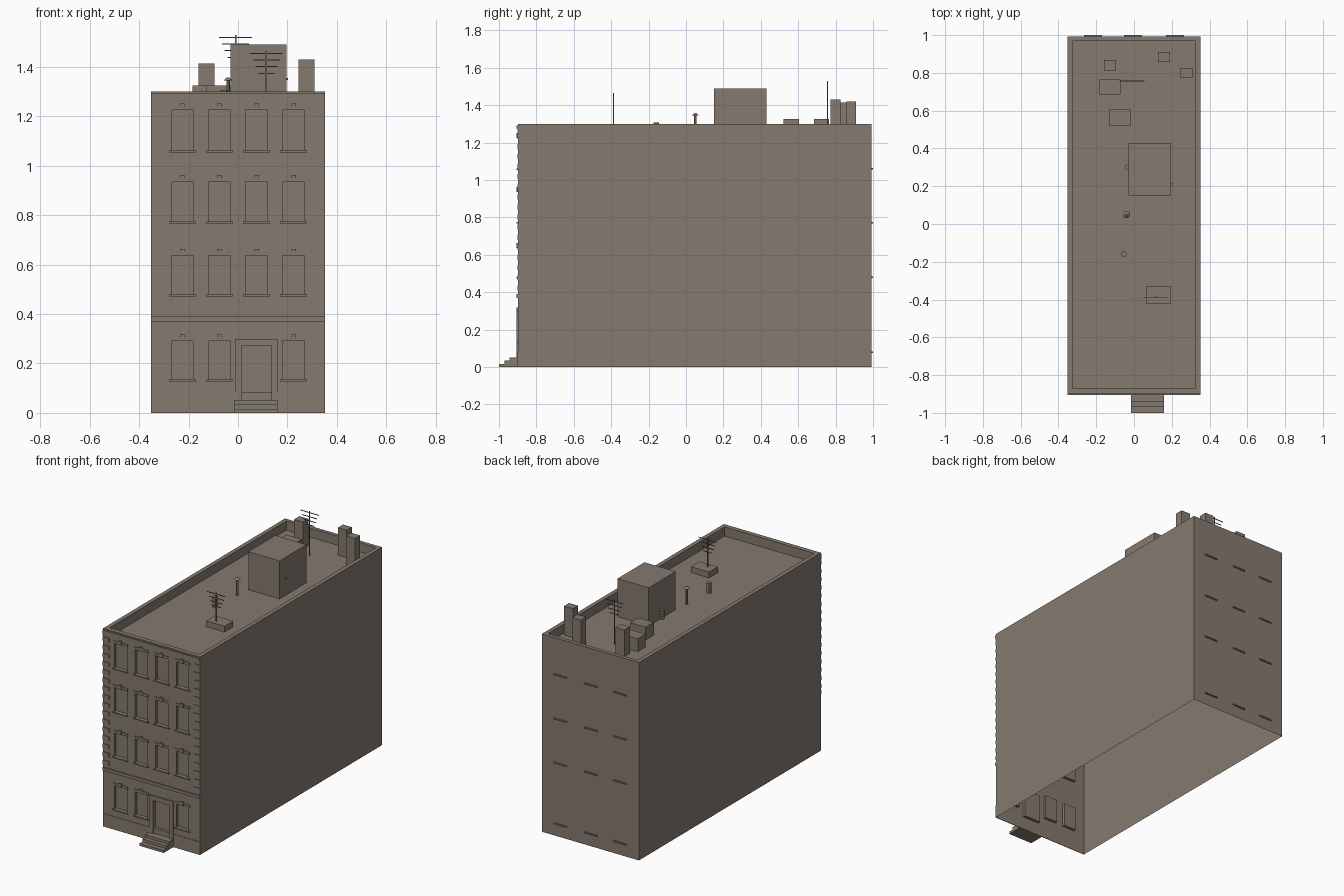
import bpy, bmesh, math

if "Cube" in bpy.data.objects:
    bpy.data.objects.remove(bpy.data.objects["Cube"])

stone = bpy.data.materials.new("warm_grey_stone")
stone.diffuse_color = (0.235, 0.195, 0.16, 1)
stone.use_nodes = True
stone.node_tree.nodes["Principled BSDF"].inputs["Base Color"].default_value = stone.diffuse_color

W, YF, YB, H, ROOF = 0.353, -0.897, 0.993, 1.30, 1.24


def finish(name, bm):
    me = bpy.data.meshes.new(name)
    bm.to_mesh(me)
    bm.free()
    me.materials.append(stone)
    ob = bpy.data.objects.new(name, me)
    bpy.context.collection.objects.link(ob)
    return ob


def add_box(bm, x0, x1, y0, y1, z0, z1):
    r = bmesh.ops.create_cube(bm, size=1)
    for v in r["verts"]:
        v.co = ((x0 + x1) / 2 + v.co.x * (x1 - x0),
                (y0 + y1) / 2 + v.co.y * (y1 - y0),
                (z0 + z1) / 2 + v.co.z * (z1 - z0))


def boxes(name, items):
    bm = bmesh.new()
    for b in items:
        add_box(bm, *b)
    return finish(name, bm)


def pipe(name, x, y, parts):
    """Stacked round sections: (bottom z, top z, bottom radius, top radius)."""
    bm = bmesh.new()
    for z0, z1, r0, r1 in parts:
        r = bmesh.ops.create_cone(bm, cap_ends=True, segments=12,
                                  radius1=r0, radius2=r1, depth=z1 - z0)
        bmesh.ops.translate(bm, verts=r["verts"], vec=(x, y, (z0 + z1) / 2))
    ob = finish(name, bm)
    bpy.context.view_layer.objects.active = ob
    ob.select_set(True)
    bpy.ops.object.shade_smooth_by_angle()
    ob.select_set(False)


# Side and back walls, parapet and sunken roof (open underneath)
bm = bmesh.new()


def ring(x0, x1, y0, y1, z):
    return [bm.verts.new(c) for c in ((x0, y0, z), (x1, y0, z), (x1, y1, z), (x0, y1, z))]


loops = [ring(-W, W, YF, YB, 0), ring(-W, W, YF, YB, H),
         ring(-W + 0.027, W - 0.027, YF + 0.03, YB - 0.025, H),
         ring(-W + 0.027, W - 0.027, YF + 0.03, YB - 0.025, ROOF)]
for k in range(3):
    a, b = loops[k], loops[k + 1]
    for i in range(4):
        if k == 0 and i == 0:
            continue  # front is the facade
        j = (i + 1) % 4
        bm.faces.new((a[i], a[j], b[j], b[i]))
bm.faces.new(loops[3])
finish("walls_and_roof", bm)

# Facade with recessed windows and door
columns = (-0.225, -0.075, 0.075, 0.225)
rows = ((0.135, 0.29), (0.48, 0.637), (0.775, 0.935), (1.062, 1.225))
windows = [(c - 0.045, c + 0.045, z0, z1) for z0, z1 in rows for c in columns
           if not (z0 < 0.2 and c == 0.075)]
holes = windows + [(0.015, 0.135, 0.085, 0.27)]
xs = sorted({-W, W} | {round(h[i], 4) for h in holes for i in (0, 1)})
zs = sorted({0, H} | {h[i] for h in holes for i in (2, 3)})
bm = bmesh.new()


def quad(*pts):
    bm.faces.new([bm.verts.new(p) for p in pts])


for x0, x1 in zip(xs, xs[1:]):
    for z0, z1 in zip(zs, zs[1:]):
        cx, cz = (x0 + x1) / 2, (z0 + z1) / 2
        if not any(h[0] < cx < h[1] and h[2] < cz < h[3] for h in holes):
            quad((x0, YF, z0), (x1, YF, z0), (x1, YF, z1), (x0, YF, z1))
for x0, x1, z0, z1 in holes:
    yb = YF + 0.018
    quad((x0, yb, z0), (x1, yb, z0), (x1, yb, z1), (x0, yb, z1))
    quad((x0, YF, z0), (x1, YF, z0), (x1, yb, z0), (x0, yb, z0))
    quad((x0, yb, z1), (x1, yb, z1), (x1, YF, z1), (x0, YF, z1))
    quad((x0, YF, z0), (x0, yb, z0), (x0, yb, z1), (x0, YF, z1))
    quad((x1, yb, z0), (x1, YF, z0), (x1, YF, z1), (x1, yb, z1))
bmesh.ops.remove_doubles(bm, verts=bm.verts, dist=0.0001)
finish("facade", bm)

# Window sills, lintels and keystones
boxes("window_sills", [(a - 0.01, b + 0.01, YF - 0.008, YF, z0 - 0.008, z0)
                       for a, b, z0, z1 in windows])
boxes("window_lintels", [(a - 0.008, b + 0.008, YF - 0.004, YF, z1, z1 + 0.016)
                         for a, b, z0, z1 in windows])
boxes("keystones", [((a + b) / 2 - 0.009, (a + b) / 2 + 0.009, YF - 0.008, YF, z1, z1 + 0.027)
                    for a, b, z0, z1 in windows])

# Door surround and front steps
boxes("door_surround", [(-0.012, 0.015, YF - 0.008, YF, 0.05, 0.30),
                        (0.135, 0.16, YF - 0.008, YF, 0.05, 0.30),
                        (0.015, 0.135, YF - 0.008, YF, 0.27, 0.30)])
boxes("front_steps", [(-0.016, 0.16, y, YF, z0, z1) for y, z0, z1 in
                      ((-1.0, 0, 0.016), (-0.97, 0.016, 0.034), (-0.943, 0.034, 0.052))])

# Horizontal bands and plinth
boxes("facade_bands", [(-W, W, YF - 0.008, YF, 0.37, 0.39),
                       (-W, W, YF - 0.004, YF, 1.255, 1.275),
                       (-W, W, YF - 0.008, YF, 1.275, 1.292)])
boxes("plinth", [(-W, -0.012, YF - 0.003, YF, 0, 0.085),
                 (0.16, W, YF - 0.003, YF, 0, 0.085)])

# Corner quoins
boxes("corner_quoins", [(min(s * W, s * (W - 0.045)), max(s * W, s * (W - 0.045)),
                         YF - 0.004, YF, 0.41 + i * 0.054, 0.437 + i * 0.054)
                        for s in (-1, 1) for i in range(16)])

# Thin sills on the back wall
boxes("back_sills", [(c - 0.047, c + 0.047, YB, 1.0, z - 0.004, z + 0.004)
                     for c in (-0.217, -0.005, 0.217) for z in (0.08, 0.48, 0.77, 1.06)])

# Roof access house with knob
boxes("roof_house", [(-0.03, 0.197, 0.15, 0.43, ROOF, 1.49)])
boxes("roof_house_knob", [(0.197, 0.203, 0.205, 0.217, 1.347, 1.355)])

# Chimneys, vent boxes and hatch
boxes("chimneys", [(-0.16, -0.095, 0.81, 0.867, ROOF, 1.415),
                   (0.127, 0.19, 0.857, 0.91, ROOF, 1.42),
                   (0.245, 0.31, 0.772, 0.825, ROOF, 1.43)])
boxes("vent_boxes", [(-0.185, -0.072, 0.685, 0.765, ROOF, 1.325),
                     (-0.13, -0.018, 0.52, 0.605, ROOF, 1.325)])
boxes("roof_hatch", [(0.063, 0.196, -0.42, -0.33, ROOF, 1.278)])

# Roof pipes
pipe("capped_vent_pipe", -0.04, 0.05, [(ROOF, 1.347, 0.007, 0.007), (1.345, 1.358, 0.019, 0.004)])
pipe("front_vent_pipe", -0.055, -0.16, [(ROOF, 1.306, 0.015, 0.015)])
pipe("rear_vent_pipe", -0.035, 0.30, [(ROOF, 1.30, 0.014, 0.014)])


# Antennas: a mast with narrowing crossbars
def antenna(name, x, y, base, top):
    r = 0.003
    items = [(x - r, x + r, y - r, y + r, base, top)]
    for i, half in enumerate((0.066, 0.054, 0.044, 0.033)):
        z = top - 0.01 - i * 0.027
        items.append((x - half, x + half, y - 0.002, y + 0.002, z - 0.002, z + 0.002))
    boxes(name, items)


antenna("front_antenna", 0.115, -0.388, 1.278, 1.465)
antenna("rear_antenna", -0.01, 0.757, ROOF, 1.53)
